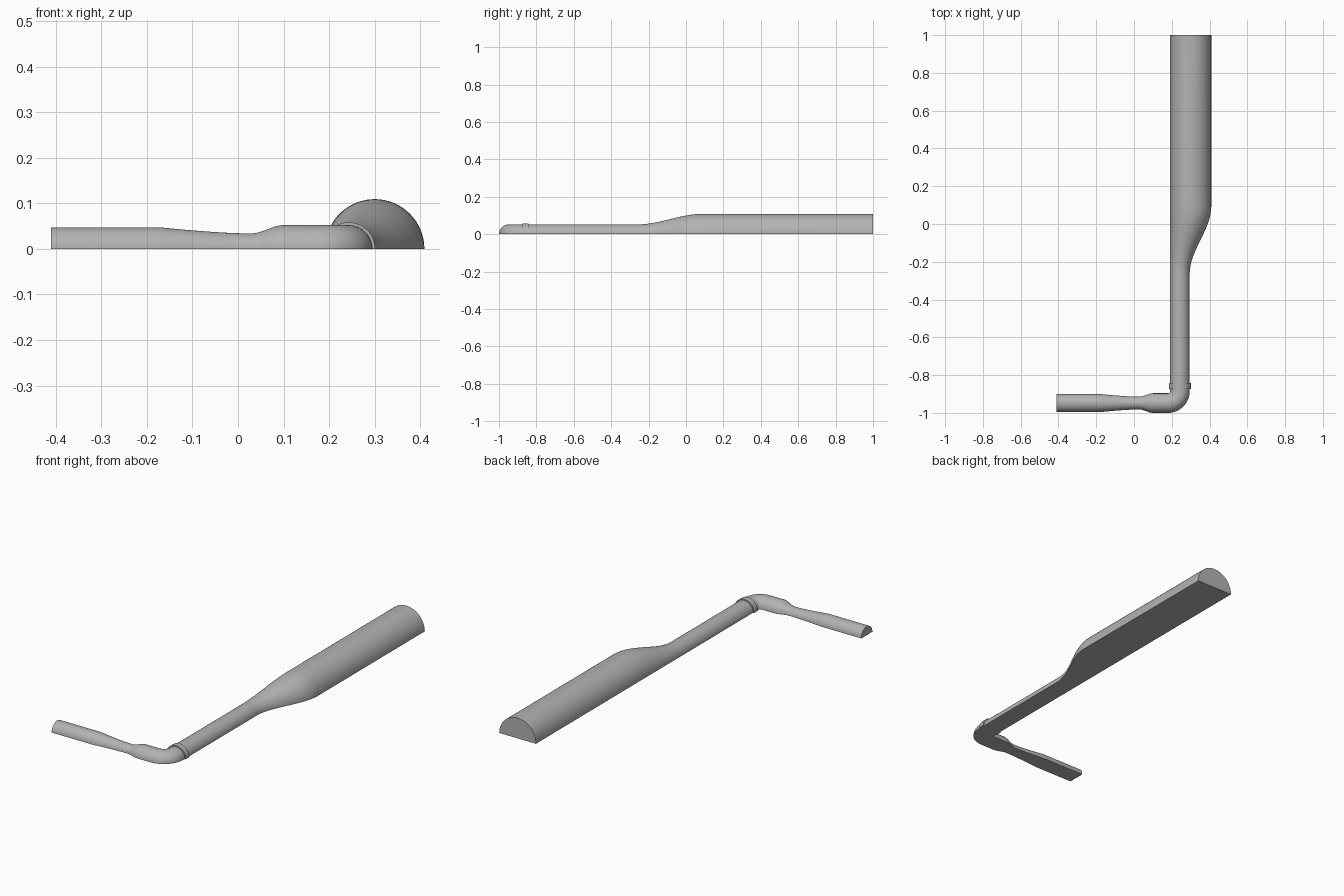
import bpy, bmesh, math
from mathutils import Vector

cube = bpy.data.objects.get("Cube")
if cube:
    bpy.data.objects.remove(cube)

grey = bpy.data.materials.new("plain_grey")
grey.use_nodes = True
COLOUR = (0.45, 0.45, 0.45, 1)
grey.diffuse_color = COLOUR
grey.node_tree.nodes["Principled BSDF"].inputs["Base Color"].default_value = COLOUR

R_TUBE, R_WIDE, R_END, R_NECK = 0.052, 0.109, 0.047, 0.034
ARM_Y, TUBE_X, EDGE_X = -0.948, 0.243, 0.191
BEND = 0.063
ARC = 40


def ease(a, b, t):
    return a + (b - a) * t * t * (3 - 2 * t)


def half_circle(x, y, r, heading):
    """Half-round section standing on the ground, facing along heading."""
    side = Vector((-math.sin(heading), math.cos(heading), 0))
    return [Vector((x, y, 0)) + side * r * math.cos(a) + Vector((0, 0, r * math.sin(a)))
            for a in (math.pi * i / ARC for i in range(ARC + 1))]


def loft(name, sections):
    """Join closed sections into a capped solid."""
    bm = bmesh.new()
    rings = [[bm.verts.new(p) for p in s] for s in sections]
    n = len(rings[0])
    for a, b in zip(rings, rings[1:]):
        for i in range(n):
            j = (i + 1) % n
            bm.faces.new((a[i], a[j], b[j], b[i]))
    bm.faces.new(rings[0])
    bm.faces.new(rings[-1])
    bmesh.ops.recalc_face_normals(bm, faces=bm.faces)
    mesh = bpy.data.meshes.new(name)
    bm.to_mesh(mesh)
    bm.free()
    mesh.materials.append(grey)
    obj = bpy.data.objects.new(name, mesh)
    bpy.context.collection.objects.link(obj)
    bpy.ops.object.select_all(action="DESELECT")
    obj.select_set(True)
    bpy.context.view_layer.objects.active = obj
    bpy.ops.object.shade_smooth_by_angle(angle=math.radians(35))
    return obj


STEPS = 16
fractions = [i / STEPS for i in range(STEPS + 1)]
pipe = [half_circle(-0.41, ARM_Y, R_END, 0)]

# Side arm: taper into the neck, then flare out again
for t in fractions:
    r = R_NECK + (R_END - R_NECK) * (1 - t) ** 1.4
    pipe.append(half_circle(-0.17 + 0.18 * t, ARM_Y, r, 0))
for t in fractions:
    pipe.append(half_circle(0.03 + 0.07 * t, ARM_Y, ease(R_NECK, R_TUBE, t), 0))

# Elbow
for t in fractions:
    a = t * math.pi / 2
    pipe.append(half_circle(TUBE_X - BEND + BEND * math.sin(a),
                            ARM_Y + BEND - BEND * math.cos(a), R_TUBE, a))

# Long tube widening to one side
for t in fractions:
    r = ease(R_TUBE, R_WIDE, t)
    pipe.append(half_circle(EDGE_X + r, -0.26 + 0.35 * t, r, math.pi / 2))
pipe.append(half_circle(EDGE_X + R_WIDE, 1.0, R_WIDE, math.pi / 2))
loft("half_pipe", pipe)

# Raised collar just past the elbow
collar = []
for i in range(ARC + 1):
    a = math.pi * i / ARC
    collar.append([(TUBE_X + r * math.cos(a), y, r * math.sin(a))
                   for r, y in ((0.051, -0.873), (0.058, -0.873),
                                (0.058, -0.842), (0.051, -0.842))])
loft("collar", collar)
